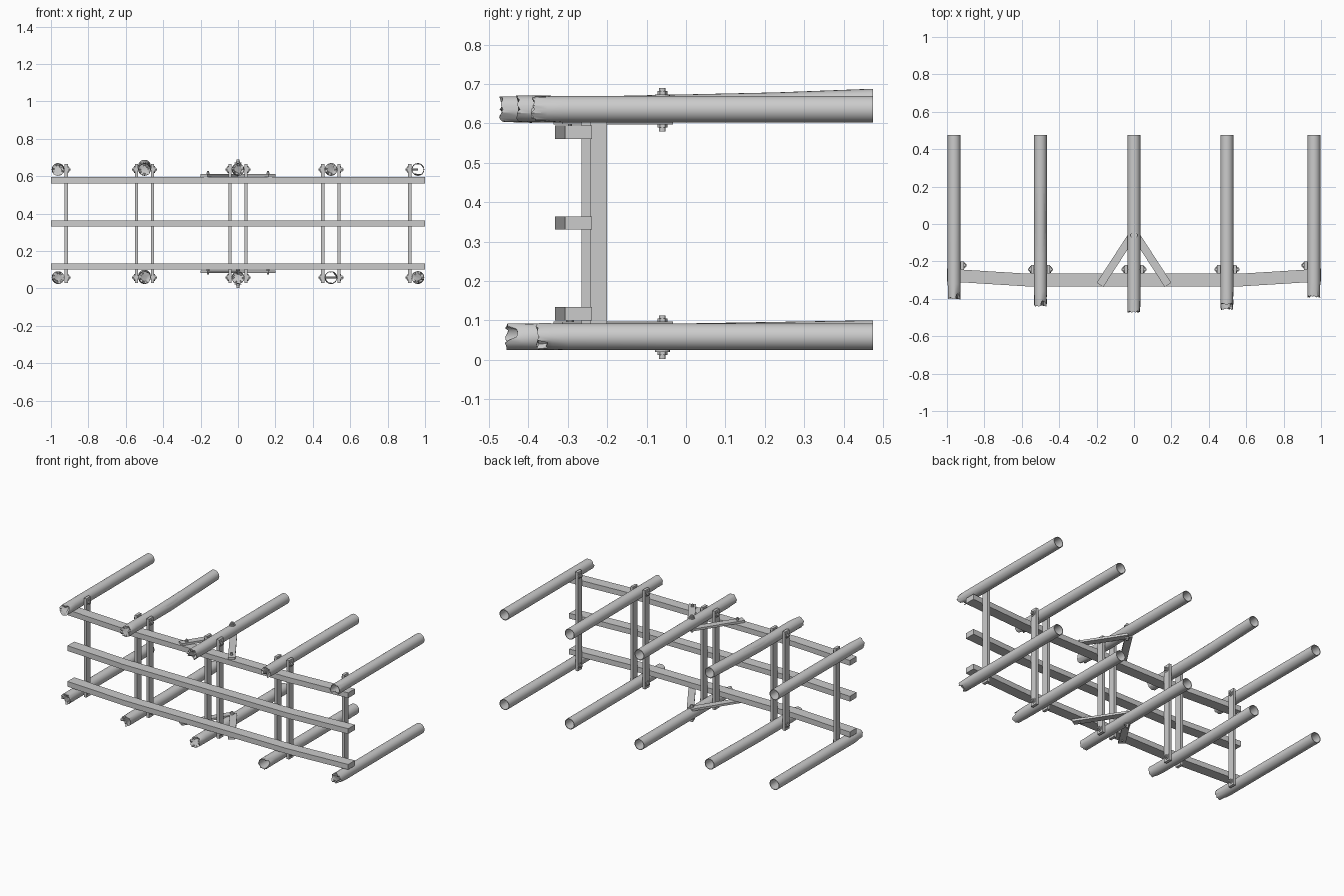
import bpy, bmesh, math, random
from mathutils import Vector, Matrix

if "Cube" in bpy.data.objects:
    bpy.data.objects.remove(bpy.data.objects["Cube"])

random.seed(4)
R, WALL, SEG = 0.034, 0.004, 24
Z_LOW, Z_TOP = 0.058, 0.636
BACK = 0.475


def finish(bm, name, smooth=False):
    bmesh.ops.recalc_face_normals(bm, faces=bm.faces)
    me = bpy.data.meshes.new(name)
    bm.to_mesh(me)
    bm.free()
    ob = bpy.data.objects.new(name, me)
    bpy.context.collection.objects.link(ob)
    if smooth:
        bpy.ops.object.select_all(action='DESELECT')
        ob.select_set(True)
        bpy.context.view_layer.objects.active = ob
        bpy.ops.object.shade_smooth_by_angle(angle=math.radians(35))
    return ob


def box(name, lo, hi, matrix=Matrix()):
    lo, hi = Vector(lo), Vector(hi)
    bm = bmesh.new()
    bmesh.ops.create_cube(bm, size=1)
    for v in bm.verts:
        v.co = matrix @ Vector([(lo[i] + hi[i]) / 2 + v.co[i] * (hi[i] - lo[i]) for i in range(3)])
    return finish(bm, name)


def bolt(name, centre, axis, pieces):
    """Coaxial pieces given as (start, end, radius, sides) along the axis."""
    rot = Vector((0, 0, 1)).rotation_difference(Vector(axis)).to_matrix().to_4x4()
    bm = bmesh.new()
    for a, b, r, n in pieces:
        m = Matrix.Translation(centre) @ rot @ Matrix.Translation((0, 0, (a + b) / 2))
        bmesh.ops.create_cone(bm, cap_ends=True, segments=n, radius1=r, radius2=r,
                              depth=abs(b - a), matrix=m)
    return finish(bm, name)


def tube(name, x, z, front, rise=0.0, open_front=False):
    """Pipe along y with a clean open back and a crumpled front end."""
    bm = bmesh.new()
    dent = [random.uniform(0.9, 1.04) for _ in range(SEG)]
    rag = [random.uniform(-0.002, 0.009) for _ in range(SEG)]
    notch = random.randrange(SEG)
    for k in range(4):
        rag[(notch + k) % SEG] += 0.022
        dent[(notch + k) % SEG] *= 0.88

    def ring(y, r, crumple=0.0, ragged=False):
        vs = []
        for i in range(SEG):
            a = 2 * math.pi * i / SEG
            rr = r * (1 + (dent[i] - 1) * crumple)
            yy = y + (rag[i] if ragged else 0)
            zz = z + rise * max(0, yy) / BACK
            vs.append(bm.verts.new((x + rr * math.cos(a), yy, zz + rr * math.sin(a))))
        return vs

    rings = [ring(front + 0.09, R - WALL), ring(BACK, R - WALL), ring(BACK, R), ring(0, R),
             ring(front + 0.08, R), ring(front + 0.04, R, 0.4), ring(front, R, 1, True)]
    if open_front:
        rings.append(ring(front, R - WALL, 1, True))
    else:
        rings.append(ring(front + 0.004, R * 0.6, 1, True))
    for a, b in zip(rings, rings[1:]):
        for i in range(SEG):
            j = (i + 1) % SEG
            bm.faces.new((a[i], a[j], b[j], b[i]))
    last = rings[-1]
    if open_front:
        for i in range(SEG):
            j = (i + 1) % SEG
            bm.faces.new((last[i], last[j], rings[0][j], rings[0][i]))
    else:
        bm.faces.new(last)
        bm.faces.new(rings[0])
    return finish(bm, name, True)


# Ten long tubes in an upper and a lower row
XS = [-0.962, -0.5, 0, 0.497, 0.962]
TOP_FRONT = [-0.402, -0.44, -0.473, -0.43, -0.392]
LOW_FRONT = [-0.385, -0.435, -0.445, -0.458, -0.38]
for i, x in enumerate(XS):
    tube(f"upper_tube_{i}", x, Z_TOP, TOP_FRONT[i], 0.018 if i == 1 else 0, i == 4)
    tube(f"lower_tube_{i}", x, Z_LOW, LOW_FRONT[i], 0.008 if i == 1 else 0, i == 3)

# Three bent rails across the front
for name, z0 in (("bottom_rail", 0.1), ("middle_rail", 0.33), ("top_rail", 0.561)):
    bm = bmesh.new()
    sections = []
    for x, y in ((-1, -0.307), (-0.58, -0.333), (0.58, -0.333), (1, -0.307)):
        sections.append([bm.verts.new((x, y + dy, z0 + dz)) for dy, dz in
                         ((0, 0), (0.068, 0), (0.068, 0.034), (0, 0.034))])
    for a, b in zip(sections, sections[1:]):
        for i in range(4):
            j = (i + 1) % 4
            bm.faces.new((a[i], a[j], b[j], b[i]))
    bm.faces.new(sections[0])
    bm.faces.new(sections[-1])
    finish(bm, name)

# Upright flat posts either side of each tube, with bolts through the tubes
for i, x in enumerate(XS):
    end = i in (0, 4)
    sides = (-1, 1) if not end else ((1,) if i == 0 else (-1,))
    y0 = -0.243 if end else -0.265
    for s in sides:
        px = x + s * 0.043
        box(f"post_{i}_{'right' if s > 0 else 'left'}", (px - 0.009, y0, 0.029),
            (px + 0.009, y0 + 0.045 if not end else -0.2, 0.665))
        for row, z in (("lower", Z_LOW), ("upper", Z_TOP)):
            bolt(f"{row}_post_bolt_{i}_{'right' if s > 0 else 'left'}", (x, y0 + 0.022, z), (s, 0, 0),
                 [(0.0, 0.067, 0.006, 10), (0.052, 0.055, 0.018, 16), (0.055, 0.062, 0.012, 6)])

# V-shaped braces from the middle tubes to the rails
for row, z, tz in (("upper", 0.597, Z_TOP), ("lower", 0.083, Z_LOW)):
    for s in (-1, 1):
        a, b = Vector((0, -0.045, 0)), Vector((s * 0.182, -0.325, 0))
        d = b - a
        m = Matrix.Translation((0, -0.045, z)) @ Matrix.Rotation(math.atan2(d.y, d.x), 4, 'Z')
        tag = 'right' if s > 0 else 'left'
        box(f"{row}_brace_{tag}", (0, -0.021, 0), (d.length, 0.021, 0.014), m)
        bolt(f"{row}_brace_bolt_{tag}", (s * 0.16, -0.295, z), (0, 0, 1),
             [(-0.008, 0.03, 0.005, 10), (0.014, 0.022, 0.01, 6)])
    # Vertical bolt where the brace meets the tube
    pieces = [(-0.056, 0.054, 0.008, 12)]
    for s in (-1, 1):
        pieces += [(s * 0.033, s * 0.038, 0.019, 16), (s * 0.038, s * 0.046, 0.013, 6)]
    bolt(f"{row}_centre_bolt", (0, -0.06, tz), (0, 0, 1), pieces)
